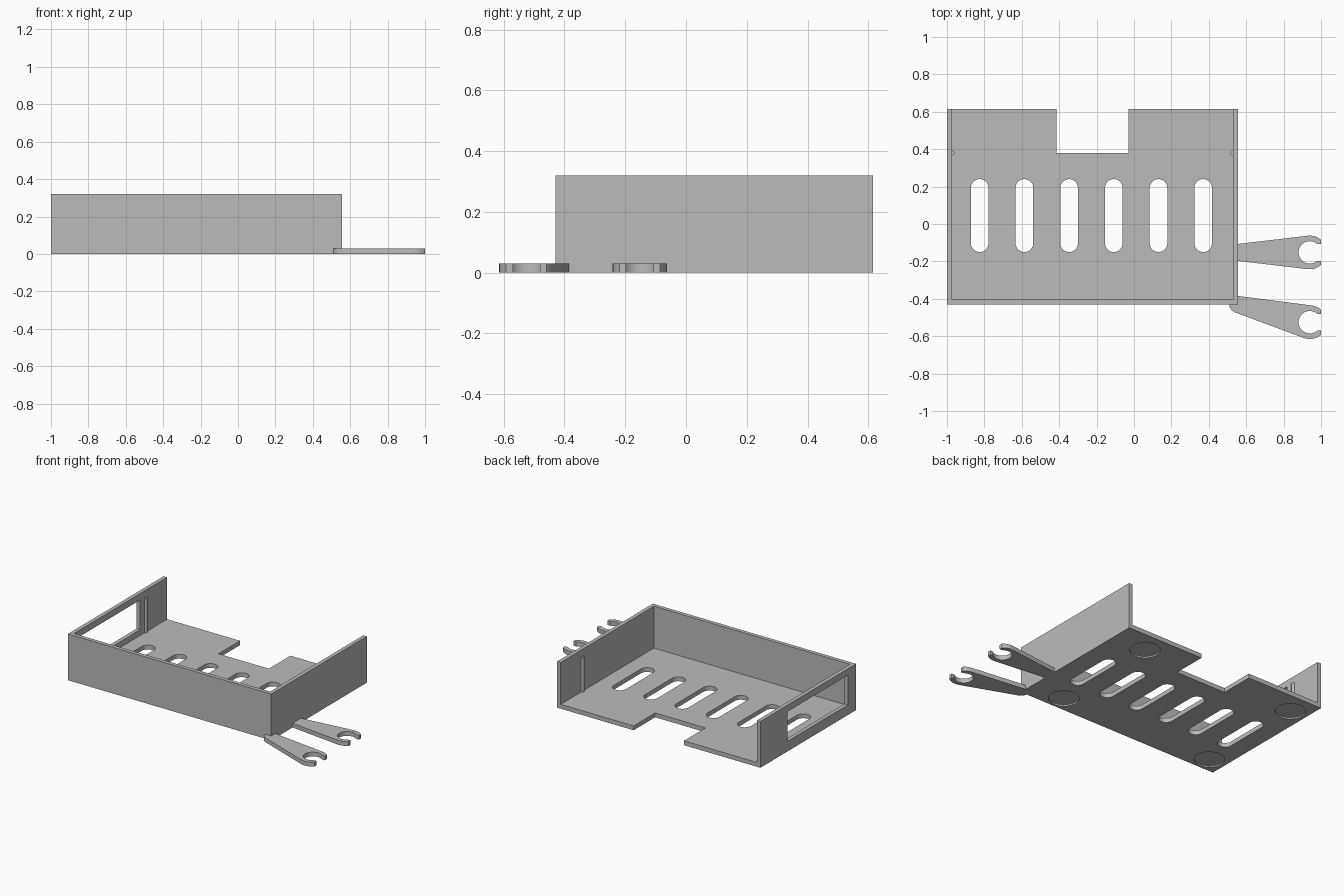
import bpy, bmesh
from math import acos, atan2, cos, sin, pi, hypot

if "Cube" in bpy.data.objects:
    bpy.data.objects.remove(bpy.data.objects["Cube"])

grey = bpy.data.materials.new("plain grey")
grey.use_nodes = True
colour = (0.5, 0.5, 0.5, 1)
grey.diffuse_color = colour
grey.node_tree.nodes["Principled BSDF"].inputs["Base Color"].default_value = colour

LEFT, RIGHT, FRONT, BACK, TOP = 0.555, -1.0, -0.43, 0.615, 0.32
WALL, FLOOR = 0.027, 0.03


def prism(name, outline, z0, z1):
    """Extrude a flat outline between two heights."""
    bm = bmesh.new()
    face = bm.faces.new([bm.verts.new((x, y, z0)) for x, y in outline])
    new = bmesh.ops.extrude_face_region(bm, geom=[face])["geom"]
    bmesh.ops.translate(bm, vec=(0, 0, z1 - z0),
                        verts=[v for v in new if isinstance(v, bmesh.types.BMVert)])
    bmesh.ops.recalc_face_normals(bm, faces=bm.faces[:])
    mesh = bpy.data.meshes.new(name)
    bm.to_mesh(mesh)
    bm.free()
    mesh.materials.append(grey)
    obj = bpy.data.objects.new(name, mesh)
    bpy.context.collection.objects.link(obj)
    return obj


def block(name, x0, x1, y0, y1, z0, z1):
    return prism(name, [(x0, y0), (x1, y0), (x1, y1), (x0, y1)], z0, z1)


def arc(x, y, r, start, end, steps=20):
    angles = [start + (end - start) * i / steps for i in range(steps + 1)]
    return [(x + r * cos(a), y + r * sin(a)) for a in angles]


def disc(name, x, y, r, z0, z1):
    return prism(name, arc(x, y, r, 0, 2 * pi, 40)[:-1], z0, z1)


def capsule(x1, y1, r1, x2, y2, r2):
    """Outline wrapped around two circles."""
    d = atan2(y2 - y1, x2 - x1)
    b = acos((r1 - r2) / hypot(x2 - x1, y2 - y1))
    return arc(x2, y2, r2, d - b, d + b) + arc(x1, y1, r1, d + b, d + 2 * pi - b)


def cut(obj, cutter):
    """Subtract the cutter, then discard it."""
    cutter.hide_render = True
    mod = obj.modifiers.new("cut", "BOOLEAN")
    mod.operation, mod.solver, mod.object = "DIFFERENCE", "EXACT", cutter
    bpy.context.view_layer.update()
    graph = bpy.context.evaluated_depsgraph_get()
    mesh = bpy.data.meshes.new_from_object(obj.evaluated_get(graph))
    obj.modifiers.clear()
    obj.data = mesh
    bpy.data.objects.remove(cutter)


def smooth(obj):
    bpy.ops.object.select_all(action="DESELECT")
    obj.select_set(True)
    bpy.context.view_layer.objects.active = obj
    bpy.ops.object.shade_smooth_by_angle(angle=pi / 6)


# Tray: a block hollowed out, open at the top and back
tray = block("tray", RIGHT, LEFT, FRONT, BACK, 0, TOP)
cut(tray, block("cavity", RIGHT + WALL, LEFT - WALL, FRONT + WALL, BACK + 1, FLOOR, 1))
cut(tray, block("back_notch", -0.415, -0.03, 0.38, 1, -1, 1))
cut(tray, block("side_window", -1.2, -0.95, -0.34, 0.32, 0.07, 0.275))

# Vent slots across the floor
for i in range(6):
    x = -0.825 + 0.239 * i
    cut(tray, prism("slot", capsule(x, -0.103, 0.047, x, 0.193, 0.047), -0.1, 0.1))

# Shallow round recesses for feet underneath
for x in (-0.88, 0.30):
    for y in (-0.32, 0.463):
        cut(tray, disc("foot_recess", x, y, 0.095, -0.1, 0.01))
smooth(tray)

# Retaining ridges on the inner side walls
for side, x in (("right", RIGHT + WALL), ("left", LEFT - WALL)):
    smooth(disc(side + "_ridge", x, 0.38, 0.013, FLOOR, 0.27))

# Cable hooks: tapered arms with an open ring at the tip
for name, root_y, tip_y in (("rear_hook", -0.152, -0.152), ("front_hook", -0.43, -0.525)):
    tip_x = 0.94
    hook = prism(name, capsule(0.555, root_y, 0.045, tip_x, tip_y, 0.09), 0, FLOOR)
    cut(hook, block("tray_space", RIGHT, LEFT, FRONT, BACK, -1, 1))
    cut(hook, block("tip_trim", 1, 2, -1, 1, -1, 1))
    cut(hook, disc("ring_hole", tip_x, tip_y, 0.06, -1, 1))
    cut(hook, block("ring_mouth", tip_x, 2, tip_y - 0.045, tip_y + 0.045, -1, 1))
    smooth(hook)
